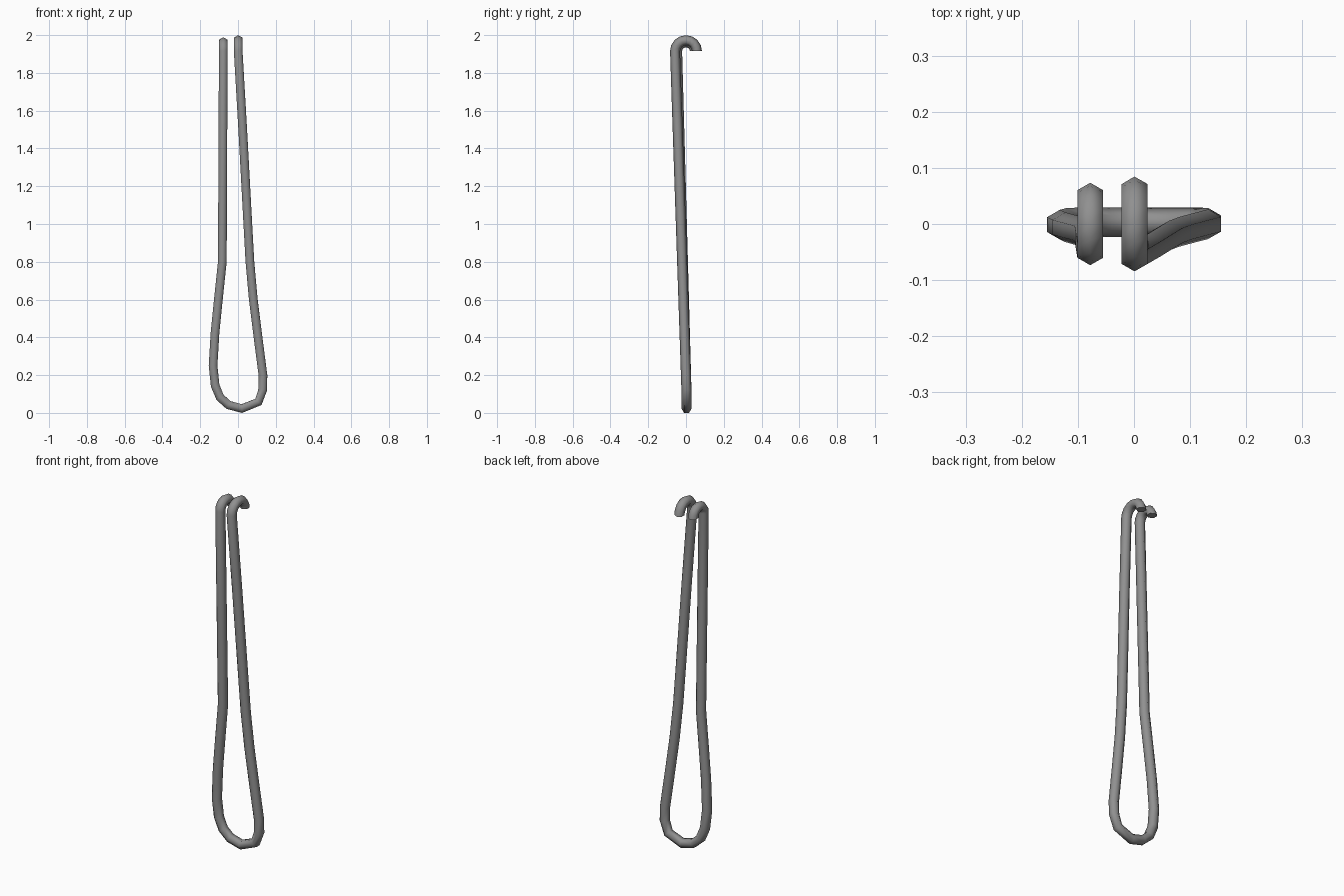
import bpy, bmesh
from math import sin, cos, pi, radians
from mathutils import Vector

if "Cube" in bpy.data.objects:
    bpy.data.objects.remove(bpy.data.objects["Cube"])

R = 0.0265      # wire radius (six-sided section)
HOOK_Z = 1.915  # height of the hook centres
SIDES = 6


def hook(x, r, steps=8):
    """Half circle from the free end (+y) over the top to the leg (-y)."""
    return [Vector((x, r * cos(pi * i / steps), HOOK_Z + r * sin(pi * i / steps)))
            for i in range(steps + 1)]


def leg(points, r):
    """Leg points lean towards -y as they rise."""
    return [Vector((x, 0.003 - (r + 0.003) * max(0, z - 0.1) / (HOOK_Z - 0.1), z))
            for x, z in points]


def sweep(name, path):
    bm = bmesh.new()
    rings = []
    normal = Vector((0, 1, 0))
    last = None
    for i, p in enumerate(path):
        a = (p - path[i - 1]).normalized() if i else None
        b = (path[i + 1] - p).normalized() if i < len(path) - 1 else None
        t = ((a or b) + (b or a)).normalized()
        if last is None:
            t = Vector((0, 0, 1))
        elif b is None:
            t = Vector((0, 0, -1))
        if last is not None:
            normal = last.rotation_difference(t) @ normal
        normal = (normal - t * normal.dot(t)).normalized()
        side = t.cross(normal)
        rings.append([bm.verts.new(p + R * (normal * cos(2 * pi * k / SIDES)
                                            + side * sin(2 * pi * k / SIDES)))
                      for k in range(SIDES)])
        last = t
    for r0, r1 in zip(rings, rings[1:]):
        for k in range(SIDES):
            n = (k + 1) % SIDES
            bm.faces.new((r0[k], r0[n], r1[n], r1[k]))
    # End caps
    bm.faces.new(rings[0][::-1])
    bm.faces.new(rings[-1])
    bmesh.ops.recalc_face_normals(bm, faces=bm.faces)
    mesh = bpy.data.meshes.new(name)
    bm.to_mesh(mesh)
    bm.free()
    obj = bpy.data.objects.new(name, mesh)
    bpy.context.collection.objects.link(obj)
    return obj


# Left leg going down and round the bottom loop, then the right leg going up
left = [(-0.081, 1.25), (-0.083, 0.8), (-0.104, 0.6), (-0.122, 0.42),
        (-0.132, 0.25), (-0.121, 0.145), (-0.095, 0.082), (-0.05, 0.042)]
right = [(0.02, 0.023), (0.108, 0.058), (0.132, 0.125), (0.132, 0.2),
         (0.106, 0.4), (0.081, 0.6), (0.063, 0.8), (0.052, 1.0), (0.025, 1.5)]
path = (hook(-0.078, 0.047) + leg(left, 0.047)
        + leg(right, 0.058) + hook(0.001, 0.058)[::-1])

wire = sweep("bent_wire_loop", path)

# Dark grey metal
metal = bpy.data.materials.new("dark_metal")
metal.diffuse_color = (0.28, 0.28, 0.28, 1)
metal.use_nodes = True
metal.node_tree.nodes["Principled BSDF"].inputs["Base Color"].default_value = metal.diffuse_color
wire.data.materials.append(metal)

bpy.context.view_layer.objects.active = wire
wire.select_set(True)
bpy.ops.object.shade_smooth_by_angle(angle=radians(70))
